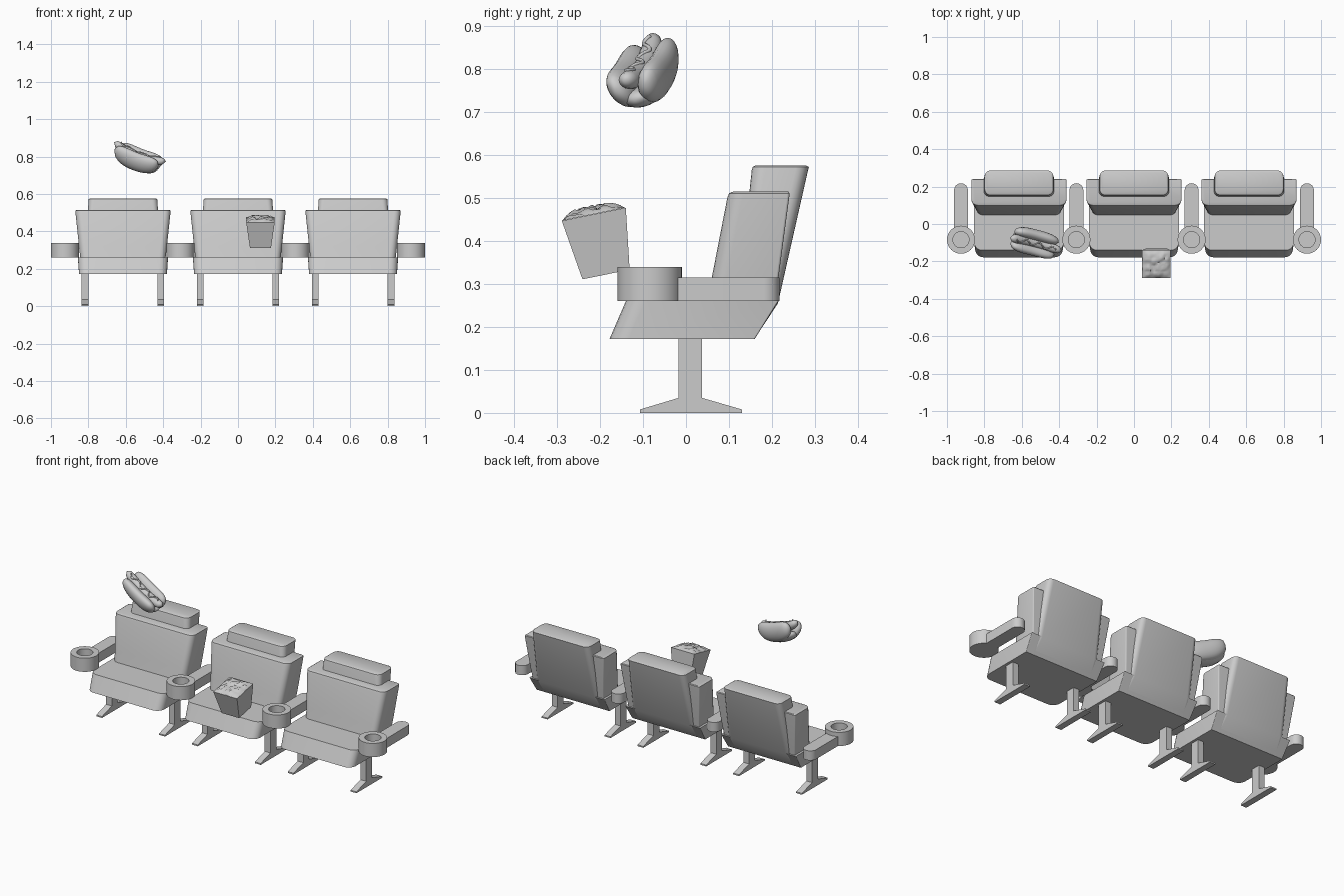
import bpy, bmesh, math, random
from mathutils import Vector, Matrix

if "Cube" in bpy.data.objects:
    bpy.data.objects.remove(bpy.data.objects["Cube"])

random.seed(4)
grey = bpy.data.materials.new("neutral grey")
grey.diffuse_color = (0.6, 0.6, 0.6, 1)
grey.use_nodes = True
grey.node_tree.nodes["Principled BSDF"].inputs["Base Color"].default_value = grey.diffuse_color


def finish(name, bm, angle=30):
    bmesh.ops.recalc_face_normals(bm, faces=bm.faces)
    me = bpy.data.meshes.new(name)
    bm.to_mesh(me)
    bm.free()
    ob = bpy.data.objects.new(name, me)
    me.materials.append(grey)
    bpy.context.collection.objects.link(ob)
    bpy.ops.object.select_all(action='DESELECT')
    ob.select_set(True)
    bpy.context.view_layer.objects.active = ob
    bpy.ops.object.shade_smooth_by_angle(angle=math.radians(angle))
    return ob


def rounded_rect(hw, y0, y1, rf, rb, seg=5):
    """Plan outline with its own corner radius at the front and the back."""
    corners = [(hw - rb, y1 - rb, rb, 0), (-hw + rb, y1 - rb, rb, 90),
               (-hw + rf, y0 + rf, rf, 180), (hw - rf, y0 + rf, rf, 270)]
    return [(cx + r * math.cos(math.radians(a + 90 * i / seg)),
             cy + r * math.sin(math.radians(a + 90 * i / seg)))
            for cx, cy, r, a in corners for i in range(seg + 1)]


def loft(name, cx, levels):
    """Levels are (z, half width, front y, back y, front radius, back radius)."""
    bm = bmesh.new()
    rings = [[bm.verts.new((cx + x, y, z)) for x, y in rounded_rect(hw, y0, y1, rf, rb)]
             for z, hw, y0, y1, rf, rb in levels]
    n = len(rings[0])
    for a, b in zip(rings, rings[1:]):
        for i in range(n):
            bm.faces.new((a[i], a[(i + 1) % n], b[(i + 1) % n], b[i]))
    bm.faces.new(rings[0])
    bm.faces.new(rings[-1])
    return finish(name, bm)


def extrude_outline(name, points, offset):
    bm = bmesh.new()
    f = bm.faces.new([bm.verts.new(p) for p in points])
    r = bmesh.ops.extrude_face_region(bm, geom=[f])
    bmesh.ops.translate(bm, vec=offset, verts=[v for v in r['geom'] if isinstance(v, bmesh.types.BMVert)])
    return finish(name, bm)


# Three seats with back, rear shell and two legs each
foot = [(-.107, 0), (.13, 0), (.13, .008), (.037, .035), (.037, .174),
        (-.017, .174), (-.017, .035), (-.107, .008)]
for cx in (-.615, 0, .615):
    loft("seat_cushion", cx, [(.172, .235, -.178, .16, .045, .004),
                              (.26, .241, -.14, .215, .045, .004)])
    loft("backrest", cx, [(.25, .227, .046, .205, .035, .006),
                          (.32, .235, .061, .216, .035, .006),
                          (.50, .254, .096, .24, .035, .006),
                          (.511, .254, .1, .241, .033, .006),
                          (.515, .247, .11, .238, .03, .006)])
    loft("back_shell", cx, [(.173, .205, .12, .16, .004, .02),
                            (.255, .203, .12, .214, .01, .03),
                            (.565, .184, .153, .284, .03, .03),
                            (.572, .183, .155, .286, .03, .03),
                            (.576, .176, .162, .279, .026, .026)])
    for side in (-1, 1):
        x = cx + side * .202 - .0185
        extrude_outline("leg", [(x, y, z) for y, z in foot], (.037, 0, 0))

# Armrests, each with a hollow cup holder at the front
for cx in (-.925, -.308, .308, .925):
    arc = [(cx + .037 * math.cos(math.pi * i / 12), .181 + .037 * math.sin(math.pi * i / 12), .26)
           for i in range(13)]
    extrude_outline("armrest", arc + [(cx - .037, -.025, .26), (cx + .037, -.025, .26)], (0, 0, .055))
    bm = bmesh.new()
    rings = []
    for r, z in ((.075, .26), (.075, .339), (.043, .339), (.043, .272)):
        rings.append([bm.verts.new((cx + r * math.cos(math.tau * i / 32),
                                    -.084 + r * math.sin(math.tau * i / 32), z)) for i in range(32)])
    for a, b in zip(rings, rings[1:]):
        for i in range(32):
            bm.faces.new((a[i], a[(i + 1) % 32], b[(i + 1) % 32], b[i]))
    bm.faces.new(rings[0])
    bm.faces.new(rings[-1])
    finish("cup_holder", bm)

# Tilted popcorn box, wider at the top
box_pose = Matrix.Translation((.12, -.186, .322)) @ Matrix.Rotation(math.radians(11.5), 4, 'X')
bm = bmesh.new()
bmesh.ops.create_cube(bm, size=1)
for v in bm.verts:
    w = .152 if v.co.z > 0 else .112
    v.co = box_pose @ Vector((v.co.x * w, v.co.y * w, .143 * (v.co.z + .5)))
finish("popcorn_box", bm)

# Lumpy popcorn surface domed over the box
bm = bmesh.new()
bmesh.ops.create_grid(bm, x_segments=14, y_segments=14, size=.074)
for v in bm.verts:
    x, y = v.co.x / .074, v.co.y / .074
    dome = (1 - x ** 4) * (1 - y ** 4)
    v.co.z = .1435 + dome * (.014 + random.uniform(-.007, .008))
    v.co = box_pose @ v.co
finish("popcorn", bm, 60)

# Hot dog frame: long axis, up and side directions
tip_a, tip_b = Vector((-.657, -.07, .853)), Vector((-.403, -.135, .757))
centre = (tip_a + tip_b) / 2
along = (tip_b - tip_a).normalized()
side = along.cross(Vector((0, 0, 1))).normalized()
up = side.cross(along)
roll = Matrix.Rotation(math.radians(12), 3, along)
side, up = roll @ side, roll @ up


def bent(l, s, h):
    """Place a point in the hot dog frame, curving both ends upward."""
    return centre + along * l + side * s + up * (h - .018 + 1.2 * l * l)


def lobe(name, half, rs, rh, s0, h0, tilt, power):
    bm = bmesh.new()
    bmesh.ops.create_uvsphere(bm, u_segments=20, v_segments=18, radius=1)
    c, s = math.cos(tilt), math.sin(tilt)
    for v in bm.verts:
        # Blunt the sphere ends into a sausage shape
        l = max(-1, min(1, math.asin(max(-1, min(1, v.co.z))) / (math.pi / 2)))
        r = math.sqrt(max(0, 1 - abs(l) ** power))
        q = math.hypot(v.co.x, v.co.y) or 1
        a, b = v.co.x / q * r * rs, v.co.y / q * r * rh
        v.co = bent(l * half, s0 + a * c - b * s, h0 + a * s + b * c)
    return finish(name, bm, 60)


lobe("sausage", .152, .024, .024, 0, .012, 0, 8)
for k in (-1, 1):
    lobe("bun_half", .13, .032, .054, k * .036, -.008, -k * .3, 3.5)
lobe("bun_base", .122, .042, .026, 0, -.038, 0, 4)

# Wavy sauce line along the sausage
bm = bmesh.new()
rings = []
for i in range(49):
    l = -.115 + .23 * i / 48
    s = .011 * math.sin(i / 48 * math.tau * 3)
    h = .012 + math.sqrt(.024 ** 2 - s * s)
    rings.append([bm.verts.new(bent(l, s + .005 * math.cos(math.tau * j / 8),
                                    h + .005 * math.sin(math.tau * j / 8))) for j in range(8)])
for a, b in zip(rings, rings[1:]):
    for j in range(8):
        bm.faces.new((a[j], a[(j + 1) % 8], b[(j + 1) % 8], b[j]))
bm.faces.new(rings[0])
bm.faces.new(rings[-1])
finish("sauce", bm, 60)
